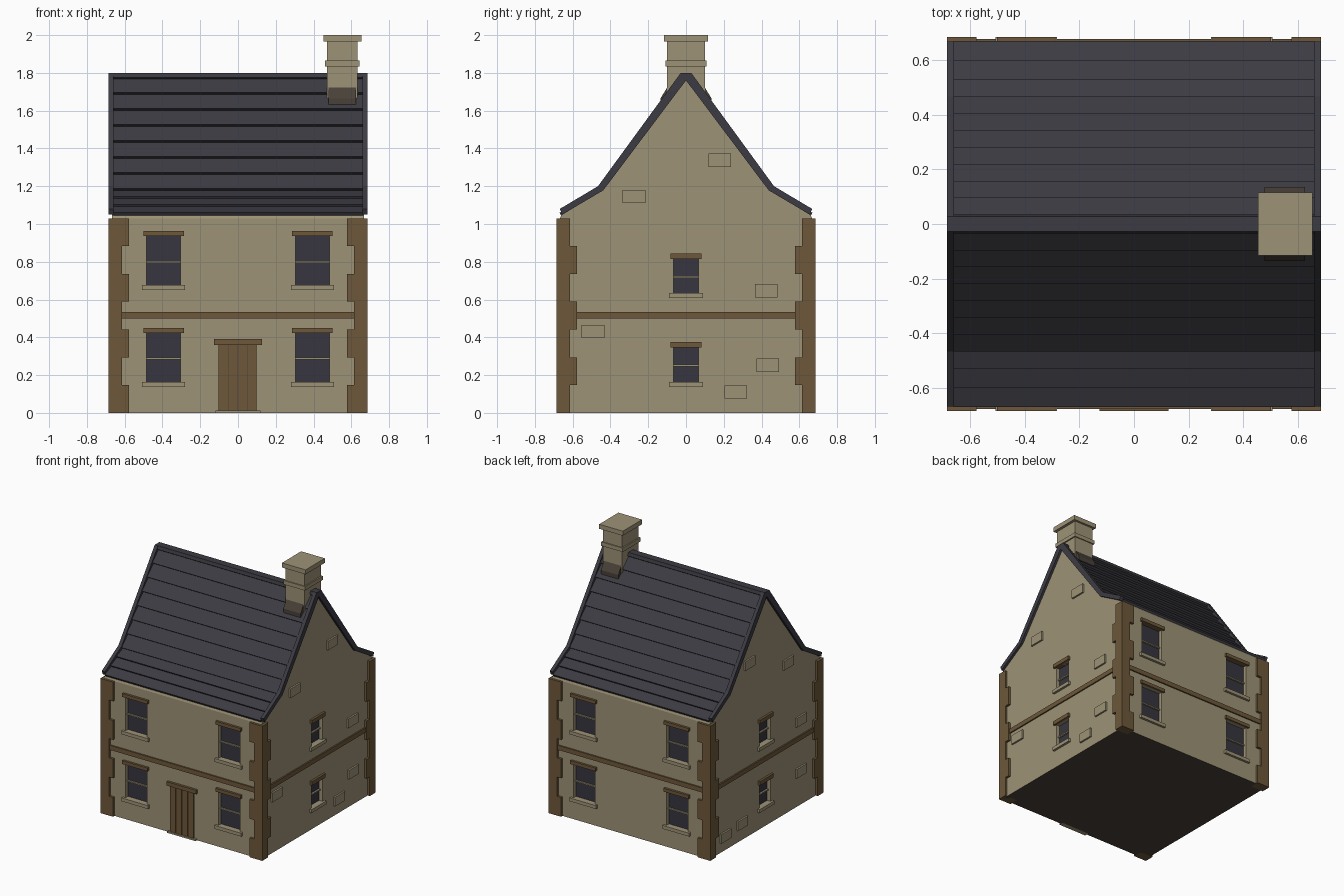
import bpy, bmesh, math
from mathutils import Matrix, Vector

if "Cube" in bpy.data.objects:
    bpy.data.objects.remove(bpy.data.objects["Cube"])

def material(name, rgb):
    m = bpy.data.materials.new(name)
    m.use_nodes = True
    color = (*rgb, 1)
    m.diffuse_color = color
    node = next(n for n in m.node_tree.nodes if n.type == "BSDF_PRINCIPLED")
    node.inputs["Base Color"].default_value = color
    return m

STONE = material("sandstone", (0.34, 0.29, 0.18))
BROWN = material("brown stone", (0.155, 0.098, 0.042))
SLATE = material("slate", (0.045, 0.044, 0.055))
GLASS = material("dark glass", (0.039, 0.036, 0.049))
EARTH = material("dark earth", (0.065, 0.052, 0.04))

FRONT, RIGHT, BACK, LEFT = (i * math.pi / 2 for i in range(4))
WALL = 0.667

def finish(name, bm, *mats):
    bmesh.ops.recalc_face_normals(bm, faces=bm.faces)
    me = bpy.data.meshes.new(name)
    bm.to_mesh(me)
    bm.free()
    for m in mats:
        me.materials.append(m)
    ob = bpy.data.objects.new(name, me)
    bpy.context.collection.objects.link(ob)
    return ob

def add_box(bm, u0, u1, d0, d1, z0, z1, side=FRONT):
    """Box on a wall: u runs along the wall, d is distance out from the centre."""
    m = (Matrix.Rotation(side, 4, "Z")
         @ Matrix.Translation(((u0 + u1) / 2, -(d0 + d1) / 2, (z0 + z1) / 2))
         @ Matrix.Diagonal((u1 - u0, d1 - d0, z1 - z0, 1)))
    bmesh.ops.create_cube(bm, size=1, matrix=m)

def boxes(name, mat, items, side=FRONT):
    bm = bmesh.new()
    for item in items:
        add_box(bm, *item, side)
    return finish(name, bm, mat)

def prism(name, mats, outline, x0, x1):
    """Extrude a y-z outline along x."""
    bm = bmesh.new()
    face = bm.faces.new([bm.verts.new((x0, y, z)) for y, z in outline])
    new = bmesh.ops.extrude_face_region(bm, geom=[face])["geom"]
    verts = [v for v in new if isinstance(v, bmesh.types.BMVert)]
    bmesh.ops.translate(bm, verts=verts, vec=(x1 - x0, 0, 0))
    return finish(name, bm, *mats)

def mirrored(half):
    """Close a half outline given from the ridge outward."""
    return half + [(-y, z) for y, z in reversed(half) if y > 1e-6]

def band(top, bottom):
    """Outline of a roof-shaped strip between two half lines."""
    left = [(-y, z) for y, z in reversed(top) if y > 1e-6]
    under = [(-y, z) for y, z in bottom if y > 1e-6]
    return left + top + list(reversed(bottom)) + under

# Walls with gables
walls = prism("walls", (STONE, EARTH),
              mirrored([(0, 1.775), (0.447, 1.176), (WALL - 0.006, 1.045), (WALL, 1.03), (WALL, 0)]),
              -WALL, WALL)

# Windows: (side, centre, half width, bottom, top, bar height, lintel overhang, lintel height)
windows = []
for side in (FRONT, BACK):
    for u in (-0.394, 0.394):
        windows += [(side, u, 0.09, 0.164, 0.424, 0.287, 0.017, 0.026),
                    (side, u, 0.09, 0.676, 0.937, 0.798, 0.017, 0.026)]
for side in (RIGHT, LEFT):
    windows += [(side, 0, 0.066, 0.164, 0.345, 0.25, 0.017, 0.03),
                (side, 0, 0.066, 0.635, 0.815, 0.72, 0.017, 0.03)]

# Window openings
bm = bmesh.new()
for side, u, w, z0, z1, *_ in windows:
    add_box(bm, u - w, u + w, WALL - 0.035, WALL + 0.05, z0, z1, side)
cutter = finish("opening_cutter", bm, STONE)
cutter.hide_render = True
mod = walls.modifiers.new("openings", "BOOLEAN")
mod.object = cutter
mod.solver = "EXACT"
bpy.context.view_layer.objects.active = walls
bpy.ops.object.modifier_apply(modifier=mod.name)
bpy.data.objects.remove(cutter)
for p in walls.data.polygons:
    p.material_index = int(p.normal.z < -0.9 and p.center.z < 0.01)

# Glass, bars, sills and lintels
for side, u, w, z0, z1, bar, over, height in windows:
    boxes("window_glass", GLASS, [(u - w, u + w, WALL - 0.036, WALL - 0.028, z0, z1)], side)
    boxes("window_bar", STONE, [(u - w, u + w, WALL - 0.03, WALL - 0.015, bar - 0.005, bar + 0.005)], side)
    boxes("window_sill", STONE, [(u - w - 0.023, u + w + 0.023, WALL - 0.03, 0.685, z0 - 0.026, z0)], side)
    boxes("window_lintel", BROWN, [(u - w - over, u + w + over, WALL - 0.03, 0.684, z1, z1 + height)], side)

# Door with four planks, lintel and threshold
boxes("door_backing", EARTH, [(-0.1, 0.1, 0.65, 0.671, 0.01, 0.36)])
boxes("door_planks", BROWN,
      [(-0.102 + i * 0.051, -0.054 + i * 0.051, 0.65, 0.677, 0.01, 0.36) for i in range(4)])
boxes("door_lintel", BROWN, [(-0.126, 0.126, 0.65, 0.685, 0.36, 0.39)])
boxes("door_threshold", STONE, [(-0.12, 0.12, 0.65, 0.685, 0, 0.012)])

# Band between floors
for side in (FRONT, RIGHT, BACK, LEFT):
    boxes("floor_band", BROWN, [(-0.63, 0.63, 0.65, 0.677, 0.5, 0.535)], side)

# Corner stones, long and short in turn
STEP = 1.03 / 7
for sx in (-1, 1):
    for sy in (-1, 1):
        bm = bmesh.new()
        for i in range(7):
            ix, iy = (0.577, 0.613) if i % 2 == 0 else (0.613, 0.577)
            xs, ys = sorted((sx * ix, sx * 0.685)), sorted((sy * iy, sy * 0.685))
            add_box(bm, *xs, -ys[1], -ys[0], i * STEP, (i + 1) * STEP)
        finish("corner_stones", bm, BROWN)

# Odd raised stones on the gables: (along wall, height)
stones = {RIGHT: [(0.178, 1.337), (-0.275, 1.145), (0.425, 0.647), (-0.492, 0.431), (0.433, 0.252), (0.264, 0.111)],
          LEFT: [(-0.19, 1.32), (0.275, 1.145), (0.43, 0.65), (0.43, 0.26), (-0.48, 0.11), (-0.28, 0.13)]}
for side, spots in stones.items():
    boxes("raised_stones", STONE,
          [(u - 0.06, u + 0.06, 0.65, 0.68, z - 0.035, z + 0.035) for u, z in spots], side)

# Slate courses, each overlapping the one below
def courses(start, end, count, lift):
    a, b = Vector(start), Vector(end)
    along = (b - a) / count
    out = Vector((-along.y, along.x)).normalized() * lift
    points = []
    for i in range(count):
        points += [tuple(a + along * i), tuple(a + along * (i + 1) + out)]
    return points + [tuple(b)]

slates = [(0, 1.787)] + courses((0.02, 1.77), (0.452, 1.178), 7, 0.018)
slates += courses((0.452, 1.178), (0.664, 1.05), 3, 0.012)[1:]
prism("roof_slates", (SLATE,), band(slates, [(0, 1.74), (0.44, 1.15), (0.655, 1.035)]), -0.66, 0.66)

# Verge strips and ridge
outer = [(0.028, 1.8), (0.466, 1.2), (0.668, 1.08)]
inner = [(0, 1.76), (0.438, 1.178), (0.655, 1.05)]
for x0, x1 in ((-0.685, -0.658), (0.658, 0.685)):
    prism("verge", (SLATE,), band(outer, inner), x0, x1)
prism("ridge", (SLATE,), band([(0.028, 1.8), (0.034, 1.775)], [(0, 1.75)]), -0.66, 0.66)

# Chimney with flashing, band and cap
def block(name, x0, x1, y, z0, z1):
    boxes(name, STONE, [(x0, x1, -y, y, z0, z1)])

block("chimney_shaft", 0.47, 0.632, 0.1, 1.55, 1.97)
block("chimney_band", 0.46, 0.642, 0.108, 1.835, 1.865)
block("chimney_cap", 0.453, 0.653, 0.116, 1.965, 2.0)
prism("chimney_flashing", (EARTH,), band([(0.095, 1.73), (0.135, 1.665), (0.135, 1.6)], [(0, 1.6)]), 0.478, 0.625)
